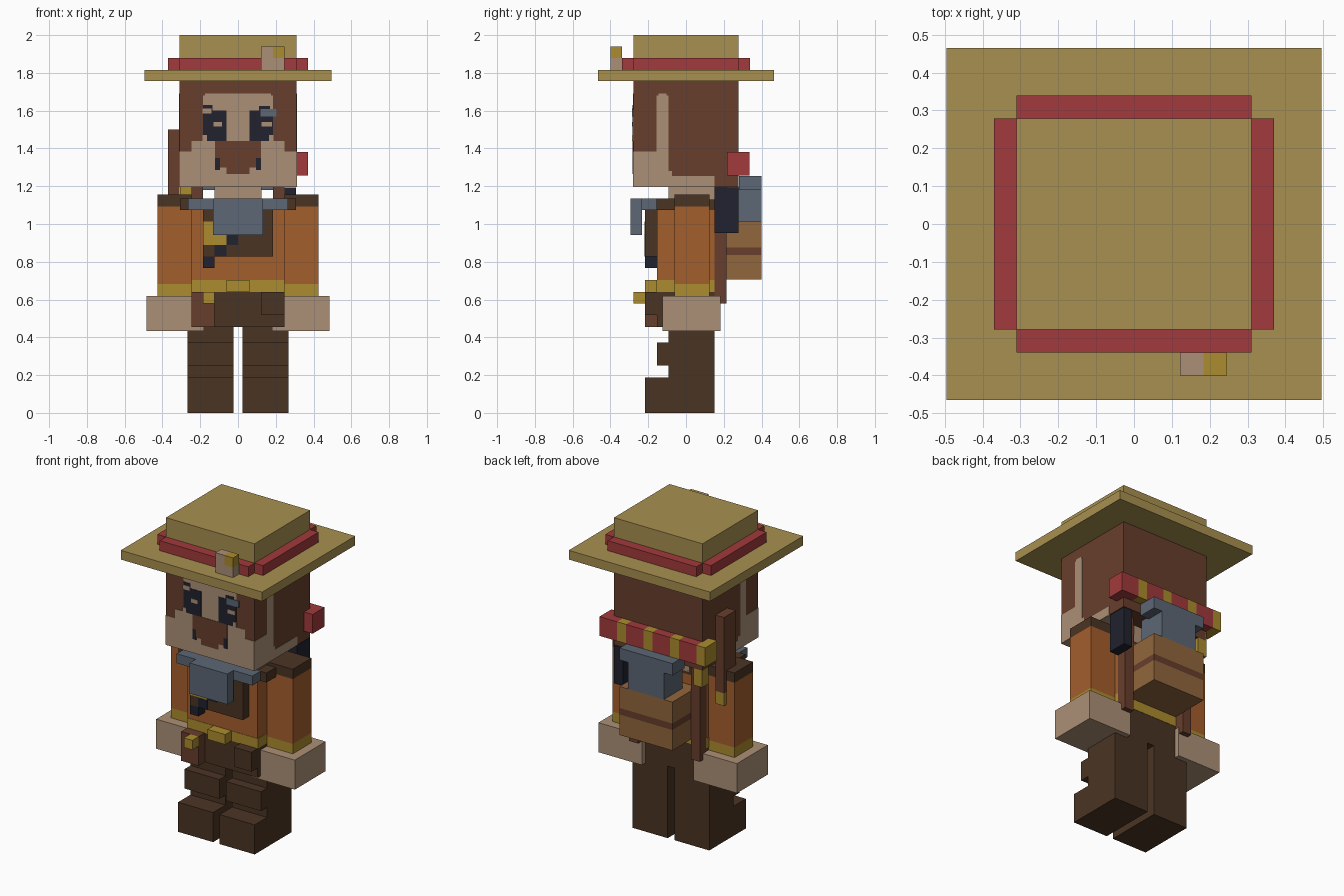
import bpy


def make_material(name, rgb):
    lin = [((c / 255 + 0.055) / 1.055) ** 2.4 for c in rgb]
    m = bpy.data.materials.new(name)
    m.diffuse_color = (*lin, 1)
    return m


STRAW = make_material("straw", (168, 144, 80))
RED = make_material("red_cloth", (162, 58, 60))
SKIN = make_material("skin", (172, 144, 118))
FUR = make_material("brown_fur", (104, 62, 44))
DARK = make_material("dark_brown", (74, 52, 35))
ORANGE = make_material("orange_jacket", (164, 94, 44))
GOLD = make_material("gold", (172, 140, 46))
NAVY = make_material("navy", (33, 34, 46))
SLATE = make_material("slate", (93, 103, 118))
TAN = make_material("tan_leather", (145, 102, 60))


def box(name, x0, x1, y0, y1, z0, z1, mat):
    """Axis-aligned box given by its extents."""
    verts = [(x, y, z) for z in (z0, z1) for y in (y0, y1) for x in (x0, x1)]
    faces = [(0, 2, 3, 1), (4, 5, 7, 6), (0, 1, 5, 4),
             (1, 3, 7, 5), (3, 2, 6, 7), (2, 0, 4, 6)]
    me = bpy.data.meshes.new(name)
    me.from_pydata(verts, [], faces)
    me.materials.append(mat)
    ob = bpy.data.objects.new(name, me)
    bpy.context.collection.objects.link(ob)
    return ob


def pair(name, x0, x1, *rest):
    """The same box on both sides of x = 0."""
    box("right_" + name, x0, x1, *rest)
    box("left_" + name, -x1, -x0, *rest)


# Hat
box("hat_brim", -.495, .495, -.465, .465, 1.757, 1.815, STRAW)
box("hat_crown", -.31, .31, -.278, .278, 1.815, 2.0, STRAW)
pair("hat_band_side", .31, .37, -.278, .278, 1.815, 1.878, RED)
box("hat_band_front", -.31, .31, -.34, -.278, 1.815, 1.878, RED)
box("hat_band_back", -.31, .31, .278, .34, 1.815, 1.878, RED)
box("hat_charm_base", .122, .245, -.4, -.34, 1.815, 1.878, SKIN)
box("hat_charm_left", .122, .184, -.4, -.34, 1.878, 1.94, SKIN)
box("hat_charm_tip", .184, .245, -.4, -.34, 1.878, 1.94, GOLD)

# Head and neck
box("head", -.31, .31, -.278, .278, 1.197, 1.757, FUR)
box("neck", -.125, .125, -.092, .15, 1.09, 1.197, SKIN)
box("chin_underside", -.31, .31, -.278, .15, 1.195, 1.198, SKIN)

# Pale fur markings on the sides of the head
pair("cheek_side", .309, .312, -.28, -.155, 1.197, 1.383, SKIN)
pair("sideburn", .309, .312, -.155, -.092, 1.197, 1.68, SKIN)
pair("sideburn_tip", .309, .312, -.145, -.102, 1.68, 1.692, SKIN)
pair("jaw_side", .309, .312, -.092, .15, 1.197, 1.255, SKIN)
pair("jaw_corner", .309, .312, -.092, -.075, 1.255, 1.28, SKIN)


def plate(name, x0, x1, z0, z1, mat, layer=1):
    """Thin painted plate on the face, stacked by layer."""
    box(name, x0, x1, -.278 - .0025 * layer, -.277, z0, z1, mat)


# Face
plate("muzzle", -.31, .31, 1.197, 1.383, SKIN)
plate("brow_and_cheeks", -.185, .185, 1.383, 1.68, SKIN)
plate("brow_top", -.175, .175, 1.68, 1.692, SKIN)
for s, side in ((-1, "left"), (1, "right")):
    a, b = sorted((s * .185, s * .245))
    plate(side + "_cheek_tuft", a, b, 1.383, 1.44, SKIN)
    a, b = sorted((s * .06, s * .185))
    plate(side + "_eye", a, b, 1.44, 1.6, NAVY, 2)
    a, b = sorted((s * .095, s * .122))
    plate(side + "_mouth_corner", a, b, 1.285, 1.35, NAVY, 2)
    a, b = sorted((s * .165, s * .187))
    plate(side + "_eye_lower_corner", a, b, 1.44, 1.47, SKIN, 3)
plate("left_eye_lash", -.185, -.135, 1.6, 1.63, NAVY, 2)
plate("left_eye_lid", -.187, -.14, 1.585, 1.612, SKIN, 3)
plate("left_eye_glint", -.13, -.085, 1.515, 1.54, SKIN, 3)
plate("right_eye_lash", .11, .17, 1.6, 1.625, NAVY, 2)
plate("right_eye_lid", .12, .205, 1.57, 1.61, SLATE, 3)
plate("right_eye_glint", .125, .18, 1.515, 1.54, SKIN, 3)
for x, z0, z1 in ((.122, 1.35, 1.44), (.095, 1.3, 1.35), (.06, 1.265, 1.3)):
    plate("snout", -x, x, z0, z1, FUR, 2)

# Torso, belt and jacket
box("hips", -.245, .245, -.153, .15, .455, .64, DARK)
box("belt", -.247, .247, -.155, .152, .64, .703, GOLD)
box("jacket", -.245, .245, -.153, .15, .703, 1.075, ORANGE)
box("jacket_collar", -.245, .245, -.153, .15, 1.075, 1.13, DARK)
pair("collar_shoulder", .245, .308, -.155, -.062, 1.075, 1.135, DARK)
box("belt_buckle", -.062, .062, -.216, -.155, .64, .703, GOLD)
box("right_pouch", .122, .245, -.216, -.153, .517, .64, DARK)
box("left_pouch", -.247, -.125, -.216, -.153, .455, .64, FUR)
box("pouch_clasp", -.185, -.125, -.278, -.216, .58, .64, GOLD)

# Chest panel with a diagonal strap, tail and emblem
box("chest_panel", -.185, .185, -.216, -.153, .827, 1.1, DARK)
box("sash_gold", -.186, -.062, -.219, -.2, .89, 1.012, GOLD)
box("sash_upper", -.062, 0, -.219, -.2, .89, .95, NAVY)
box("sash_middle", -.125, -.062, -.219, -.2, .827, .89, NAVY)
box("sash_tail", -.185, -.125, -.216, -.153, .768, .827, NAVY)

# Neckerchief
box("neckerchief_band", -.265, .265, -.235, -.153, 1.075, 1.135, SLATE)
box("neckerchief_bib", -.132, .132, -.295, -.233, .942, 1.135, SLATE)

# Arms and hands
pair("sleeve", .245, .427, -.062, .124, .683, 1.093, ORANGE)
pair("shoulder_cap", .245, .427, -.062, .124, 1.093, 1.155, DARK)
pair("cuff", .245, .427, -.062, .124, .62, .683, GOLD)
pair("hand", .18, .485, -.125, .183, .433, .62, SKIN)

# Legs and boots
pair("leg", .023, .268, -.092, .15, 0, .46, DARK)
pair("boot_toe", .023, .268, -.216, -.092, 0, .187, DARK)
pair("knee_pad", .023, .268, -.153, -.092, .25, .372, DARK)

# Backpack
pair("back_strap", .185, .247, .15, .215, .58, 1.195, FUR)
box("pack_lower", -.185, .185, .15, .4, .705, .835, TAN)
box("pack_stripe", -.185, .185, .15, .4, .835, .876, FUR)
box("pack_upper", -.185, .185, .15, .4, .876, 1.012, TAN)
box("pack_bundle", -.125, .125, .215, .4, 1.012, 1.195, SLATE)
box("pack_flap", -.185, .185, .28, .4, 1.18, 1.255, SLATE)
box("side_canteen", .247, .308, .152, .278, .952, 1.193, NAVY)

# Striped bedroll
u = .74 / 12
for i in range(4):
    x = -.37 + 3 * u * i
    box("bedroll_gold", x, x + u, .217, .336, 1.258, 1.38, GOLD)
    box("bedroll_red", x + u, x + 3 * u, .217, .336, 1.258, 1.38, RED)
box("bedroll_tail", -.308, -.247, .217, .278, 1.09, 1.258, GOLD)

# Staff on the left shoulder
box("staff", -.37, -.31, .03, .148, 1.02, 1.5, FUR)
box("staff_tip", -.37, -.31, .06, .148, .94, 1.02, GOLD)
